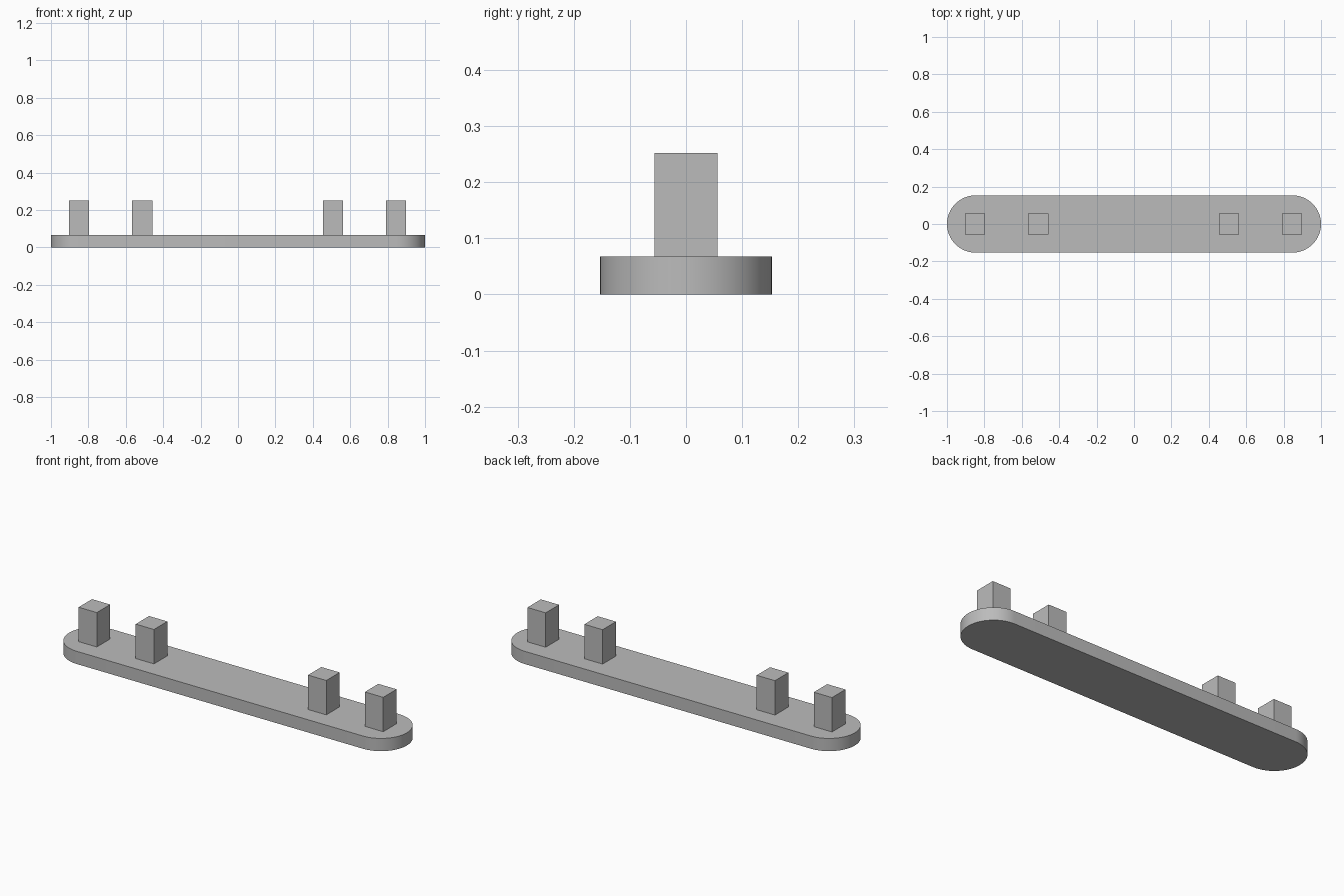
import bpy
import bmesh
from math import pi, cos, sin, radians

if "Cube" in bpy.data.objects:
    bpy.data.objects.remove(bpy.data.objects["Cube"], do_unlink=True)

# Single grey material
grey = bpy.data.materials.new("plain_grey")
grey.use_nodes = True
colour = (0.5, 0.5, 0.5, 1)
grey.diffuse_color = colour
grey.node_tree.nodes["Principled BSDF"].inputs["Base Color"].default_value = colour

BASE_TOP, RADIUS, POST_TOP = 0.068, 0.153, 0.252
POST_WIDTH, POST_DEPTH = 0.108, 0.113
SEGMENTS = 32


def prism(name, outline, bottom, top):
    """Extrude a closed outline between two heights."""
    bm = bmesh.new()
    face = bm.faces.new([bm.verts.new((x, y, bottom)) for x, y in outline])
    extruded = bmesh.ops.extrude_face_region(bm, geom=[face])["geom"]
    verts = [v for v in extruded if isinstance(v, bmesh.types.BMVert)]
    bmesh.ops.translate(bm, verts=verts, vec=(0, 0, top - bottom))
    bmesh.ops.recalc_face_normals(bm, faces=bm.faces[:])
    mesh = bpy.data.meshes.new(name)
    bm.to_mesh(mesh)
    bm.free()
    mesh.materials.append(grey)
    obj = bpy.data.objects.new(name, mesh)
    bpy.context.collection.objects.link(obj)
    return obj


# Base plate with fully rounded ends
outline = []
for side in (1, -1):
    for i in range(SEGMENTS + 1):
        a = -pi / 2 + pi * i / SEGMENTS
        outline.append((side * (1 - RADIUS + RADIUS * cos(a)), side * RADIUS * sin(a)))
base = prism("base_plate", outline, 0, BASE_TOP)
bpy.ops.object.select_all(action="DESELECT")
base.select_set(True)
bpy.context.view_layer.objects.active = base
bpy.ops.object.shade_smooth_by_angle(angle=radians(30))

# Four square posts standing on the plate
posts = {
    "right_outer_post": -0.85,
    "right_inner_post": -0.512,
    "left_inner_post": 0.508,
    "left_outer_post": 0.845,
}
w, d = POST_WIDTH / 2, POST_DEPTH / 2
for name, x in posts.items():
    corners = [(x - w, -d), (x + w, -d), (x + w, d), (x - w, d)]
    prism(name, corners, BASE_TOP, POST_TOP)
